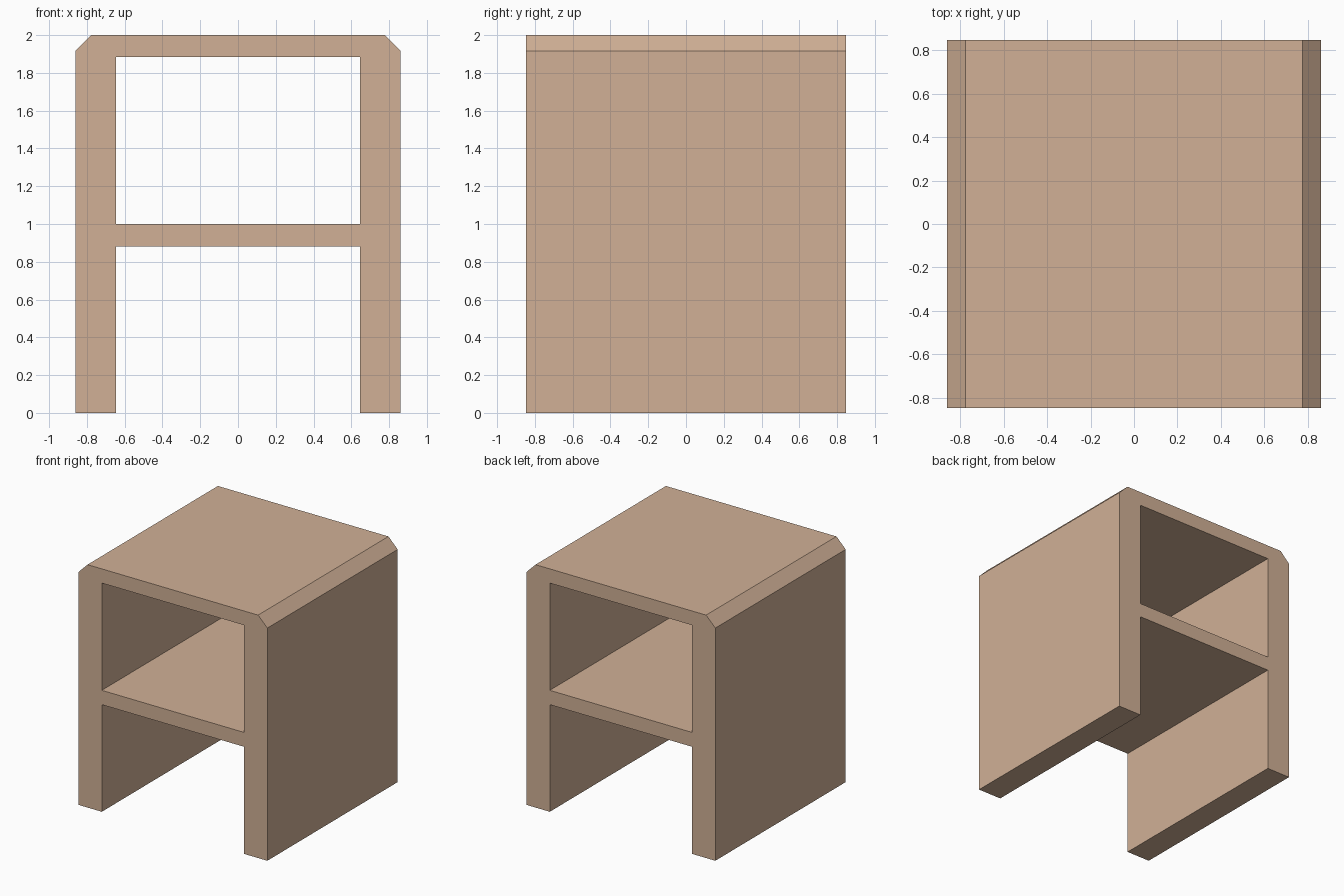
import bpy, bmesh, math

if "Cube" in bpy.data.objects:
    bpy.data.objects.remove(bpy.data.objects["Cube"])

HALF_DEPTH = 0.848   # half length along y
OUT, INN = 0.861, 0.647   # outer and inner half widths
TOP, CH = 2.0, 0.084      # height and corner chamfer
CEIL, SHELF_TOP, SHELF_BOT = 1.883, 1.0, 0.882

wood = bpy.data.materials.new("light tan wood")
wood.diffuse_color = (0.635, 0.436, 0.305, 1)
wood.use_nodes = True
wood.node_tree.nodes["Principled BSDF"].inputs["Base Color"].default_value = wood.diffuse_color

# Half of the front outline, mirrored to make the full one
half = [(INN, SHELF_BOT), (INN, 0), (OUT, 0), (OUT, TOP - CH), (OUT - CH, TOP)]
outline = half + [(-x, z) for x, z in reversed(half)]
opening = [(-INN, SHELF_TOP), (INN, SHELF_TOP), (INN, CEIL), (-INN, CEIL)]

# Extruded front profile with the upper compartment as a hole
curve = bpy.data.curves.new("profile", 'CURVE')
curve.dimensions = '2D'
curve.fill_mode = 'BOTH'
curve.extrude = HALF_DEPTH
for pts in (outline, opening):
    spline = curve.splines.new('POLY')
    spline.points.add(len(pts) - 1)
    for p, (x, z) in zip(spline.points, pts):
        p.co = (x, z, 0, 1)
    spline.use_cyclic_u = True
helper = bpy.data.objects.new("profile_helper", curve)
bpy.context.collection.objects.link(helper)
bpy.context.view_layer.update()
mesh = bpy.data.meshes.new_from_object(
    helper.evaluated_get(bpy.context.evaluated_depsgraph_get()))
bpy.data.objects.remove(helper)

# Stand the profile upright, weld it and keep every face flat
bm = bmesh.new()
bm.from_mesh(mesh)
for v in bm.verts:
    x, y, z = v.co
    v.co = (x, -z, y)
bmesh.ops.remove_doubles(bm, verts=bm.verts, dist=0.0005)
bmesh.ops.recalc_face_normals(bm, faces=bm.faces)
for f in bm.faces:
    f.smooth = False
    f.material_index = 0
bm.to_mesh(mesh)
bm.free()

# Side table with one shelf
mesh.materials.clear()
mesh.materials.append(wood)
table = bpy.data.objects.new("shelf_table", mesh)
bpy.context.collection.objects.link(table)
